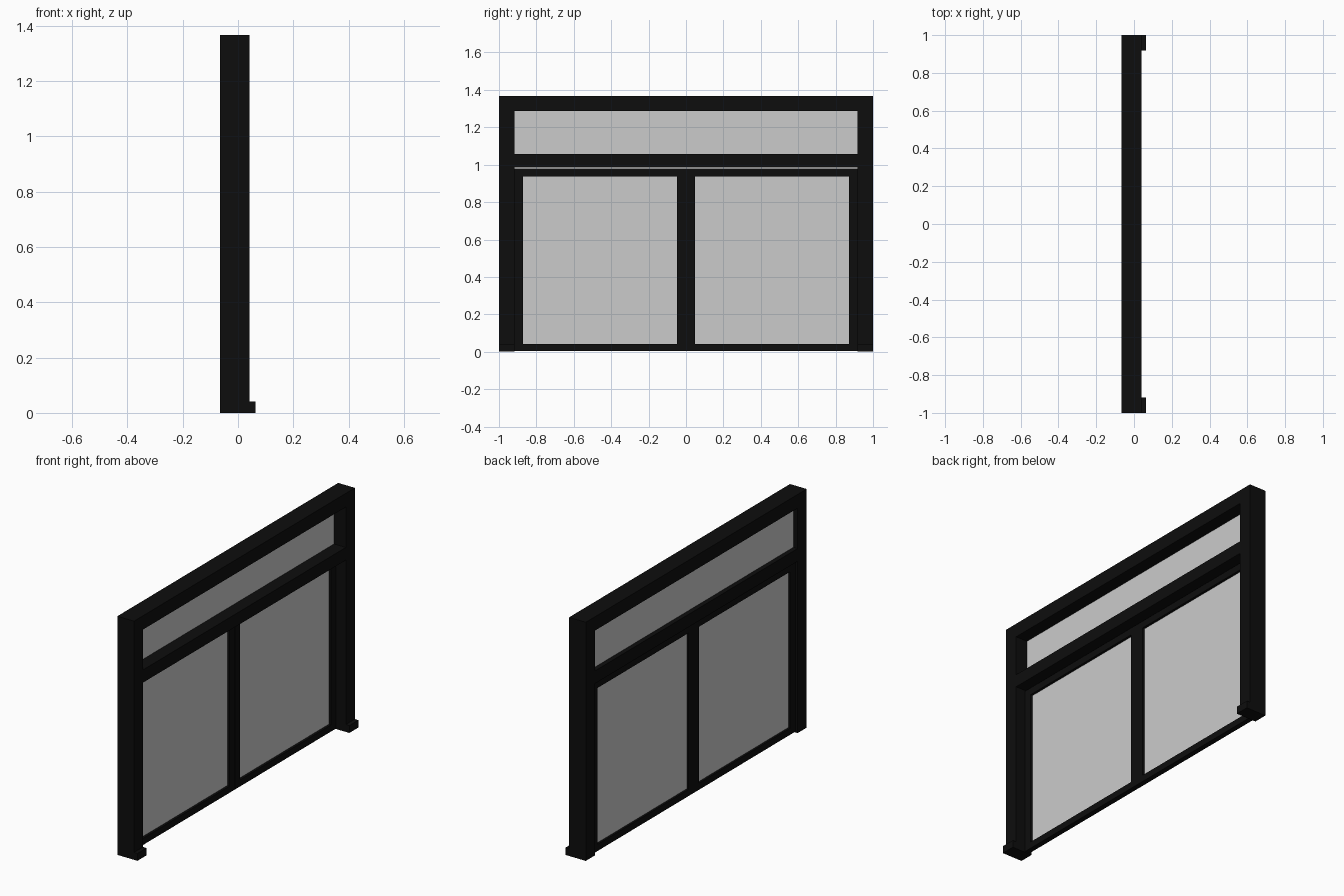
import bpy
import bmesh

if "Cube" in bpy.data.objects:
    bpy.data.objects.remove(bpy.data.objects["Cube"])

black = bpy.data.materials.new("black_frame")
black.diffuse_color = (0.004, 0.004, 0.004, 1)
black.use_nodes = True
black.node_tree.nodes["Principled BSDF"].inputs["Base Color"].default_value = black.diffuse_color


def boxes(name, specs, mat=None):
    """One object made of boxes given as (x0, x1, y0, y1, z0, z1)."""
    bm = bmesh.new()
    for x0, x1, y0, y1, z0, z1 in specs:
        vs = bmesh.ops.create_cube(bm, size=1)["verts"]
        for v in vs:
            v.co = (x1 if v.co.x > 0 else x0,
                    y1 if v.co.y > 0 else y0,
                    z1 if v.co.z > 0 else z0)
    me = bpy.data.meshes.new(name)
    bm.to_mesh(me)
    bm.free()
    ob = bpy.data.objects.new(name, me)
    bpy.context.collection.objects.link(ob)
    if mat:
        me.materials.append(mat)
    return ob


BACK, FRONT, FOOT = -0.065, 0.041, 0.063     # depth of frame and feet
INNER, TOP = 0.918, 1.367                    # jamb inner edge, overall height
DOOR_B, DOOR_F, GLASS = -0.05, -0.02, -0.036

# Jambs and their small feet
for side, s in (("left", -1), ("right", 1)):
    y0, y1 = sorted((s * INNER, s * 1.0))
    boxes(side + "_jamb", [(BACK, FRONT, y0, y1, 0, TOP)], black)
    boxes(side + "_foot", [(FRONT, FOOT, y0, y1, 0, 0.042)], black)

# Head rail and transom
boxes("head_rail", [(BACK, FRONT, -INNER, INNER, 1.288, TOP)], black)
boxes("transom", [(BACK, FRONT, -INNER, INNER, 0.984, 1.057)], black)

# Fixed upper pane
boxes("upper_glass", [(GLASS - 0.002, GLASS + 0.002, -INNER, INNER, 1.057, 1.288)])

# Two framed leaves with a hairline gap under the transom
W, Z0, Z1 = 0.046, 0.004, 0.979
for side, a, b in (("left", -INNER, -0.001), ("right", 0.001, INNER)):
    boxes(side + "_leaf_frame", [
        (DOOR_B, DOOR_F, a, a + W, Z0, Z1),
        (DOOR_B, DOOR_F, b - W, b, Z0, Z1),
        (DOOR_B, DOOR_F, a + W, b - W, Z0, 0.042),
        (DOOR_B, DOOR_F, a + W, b - W, 0.938, Z1),
    ], black)
    boxes(side + "_leaf_glass",
          [(GLASS - 0.002, GLASS + 0.002, a + W, b - W, 0.042, 0.938)])
